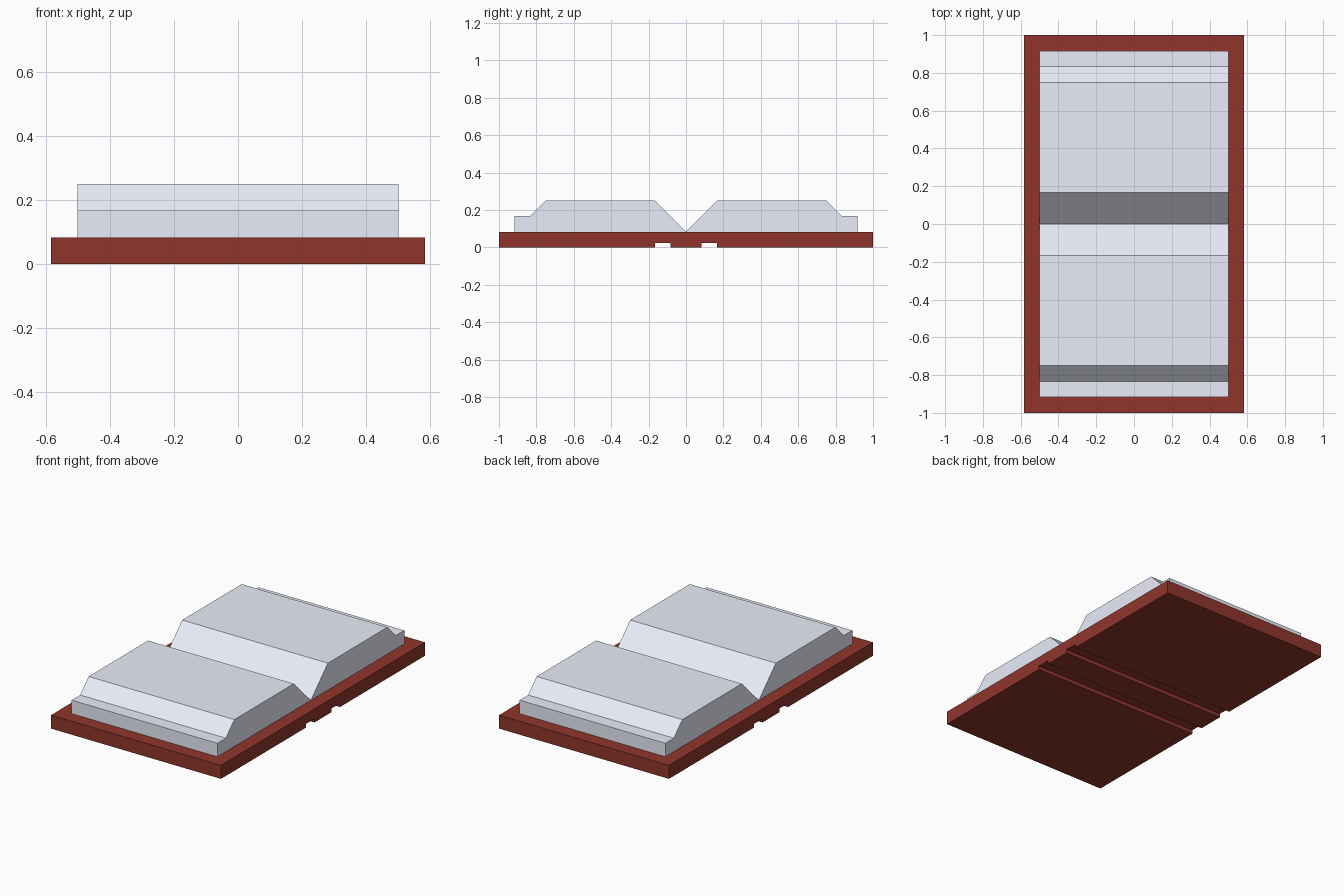
import bpy, bmesh

if "Cube" in bpy.data.objects:
    bpy.data.objects.remove(bpy.data.objects["Cube"])


def extrude_profile(name, profile, half_width, material):
    """Closed solid from a (y, z) outline swept along x."""
    bm = bmesh.new()
    face = bm.faces.new([bm.verts.new((-half_width, y, z)) for y, z in profile])
    swept = bmesh.ops.extrude_face_region(bm, geom=[face])["geom"]
    moved = [g for g in swept if isinstance(g, bmesh.types.BMVert)]
    bmesh.ops.translate(bm, verts=moved, vec=(2 * half_width, 0, 0))
    bmesh.ops.recalc_face_normals(bm, faces=bm.faces)
    mesh = bpy.data.meshes.new(name)
    bm.to_mesh(mesh)
    bm.free()
    mesh.materials.append(material)
    obj = bpy.data.objects.new(name, mesh)
    bpy.context.collection.objects.link(obj)
    return obj


def make_material(name, color):
    mat = bpy.data.materials.new(name)
    mat.diffuse_color = (*color, 1)
    mat.use_nodes = True
    mat.node_tree.nodes["Principled BSDF"].inputs["Base Color"].default_value = mat.diffuse_color
    return mat


U = 1 / 12
GROOVE = 0.023
red = make_material("cover_red", (0.28, 0.036, 0.025))
paper = make_material("paper_white", (0.82, 0.85, 0.95))

# Cover board with two spine grooves along the underside
half = [(U, 0), (U, GROOVE), (2 * U, GROOVE), (2 * U, 0), (1, 0), (1, U)]
cover_profile = half + [(-y, z) for y, z in reversed(half)]
extrude_profile("book_cover", cover_profile, 7 * U, red)

# Two mirrored page blocks meeting in a V at the spine
pages = [(0, U), (2 * U, 3 * U), (9 * U, 3 * U), (10 * U, 2 * U), (11 * U, 2 * U), (11 * U, U)]
for name, side in (("back_pages", 1), ("front_pages", -1)):
    extrude_profile(name, [(side * y, z) for y, z in pages], 6 * U, paper)
